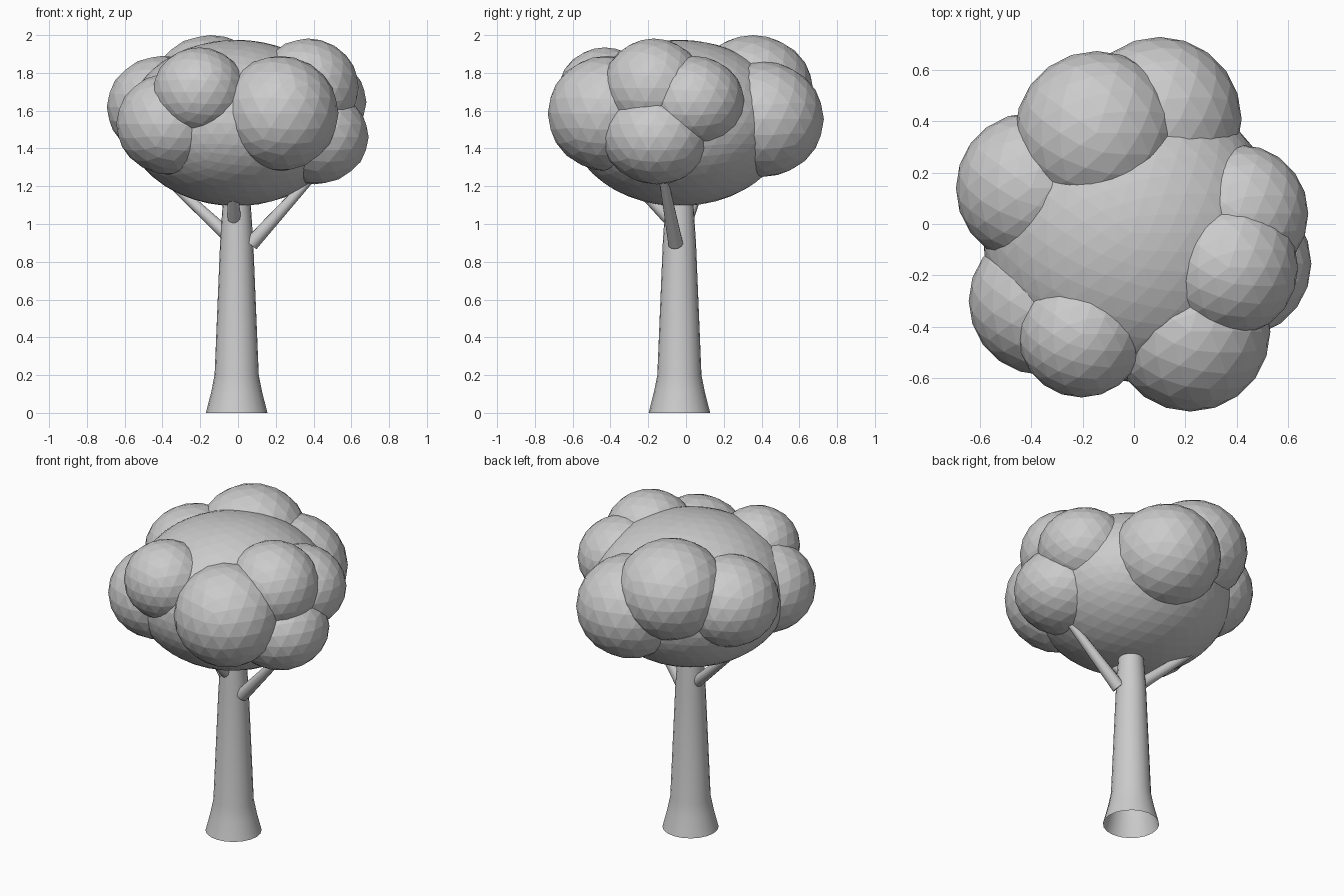
import bpy, bmesh, math
from mathutils import Vector

cube = bpy.data.objects.get("Cube")
if cube:
    bpy.data.objects.remove(cube, do_unlink=True)

GREY = (0.6, 0.6, 0.6, 1.0)
mat = bpy.data.materials.new("plain grey")
mat.use_nodes = True
mat.diffuse_color = GREY
mat.node_tree.nodes["Principled BSDF"].inputs["Base Color"].default_value = GREY


def finish(name, bm, location, smooth=False):
    mesh = bpy.data.meshes.new(name)
    bm.to_mesh(mesh)
    bm.free()
    mesh.materials.append(mat)
    obj = bpy.data.objects.new(name, mesh)
    obj.location = location
    bpy.context.collection.objects.link(obj)
    for poly in mesh.polygons:
        poly.use_smooth = smooth
    return obj


def leaf_ball(name, center, radius, height, detail=3):
    bm = bmesh.new()
    bmesh.ops.create_icosphere(bm, subdivisions=detail, radius=1.0)
    bmesh.ops.scale(bm, vec=(radius, radius, height), verts=bm.verts)
    return finish(name, bm, center)


def lathe(name, profile, sides, location):
    # open tube from (radius, height) pairs
    bm = bmesh.new()
    rings = []
    for r, z in profile:
        angles = [math.tau * i / sides for i in range(sides)]
        rings.append([bm.verts.new((r * math.cos(a), r * math.sin(a), z)) for a in angles])
    for low, high in zip(rings, rings[1:]):
        for i in range(sides):
            j = (i + 1) % sides
            bm.faces.new((low[i], low[j], high[j], high[i]))
    return finish(name, bm, location, smooth=True)


def branch(name, start, end, r_start, r_end):
    start, end = Vector(start), Vector(end)
    axis = end - start
    bm = bmesh.new()
    bmesh.ops.create_cone(bm, cap_ends=True, segments=12, radius1=r_start,
                          radius2=r_end, depth=axis.length)
    turn = axis.to_track_quat("Z", "Y").to_matrix()
    bmesh.ops.rotate(bm, cent=(0, 0, 0), matrix=turn, verts=bm.verts)
    obj = finish(name, bm, (start + end) / 2, smooth=True)
    for poly in obj.data.polygons:
        poly.use_smooth = len(poly.vertices) == 4


# Trunk with flared foot, open underneath
lathe("trunk", [(0.163, 0), (0.135, 0.11), (0.117, 0.2), (0.088, 0.9), (0.068, 1.2)],
      20, (-0.007, -0.035, 0))

# Branches reaching into the crown
branch("left_branch", (0.07, -0.055, 0.895), (0.41, -0.125, 1.27), 0.04, 0.022)
branch("right_branch", (-0.07, -0.02, 0.955), (-0.41, 0.10, 1.27), 0.036, 0.022)
branch("front_branch", (-0.02, -0.09, 1.03), (-0.03, -0.30, 1.24), 0.036, 0.022)

# Crown: one wide core ringed by smaller leaf balls
leaf_ball("crown_core", (-0.01, -0.035, 1.535), 0.58, 0.44, detail=4)
BALLS = {
    "back_upper": ((-0.145, 0.355, 1.705), 0.32, 0.295),
    "back_lower": ((0.10, 0.41, 1.555), 0.32, 0.305),
    "right_side": ((-0.40, 0.14, 1.62), 0.295, 0.27),
    "right_front": ((-0.355, -0.30, 1.53), 0.29, 0.27),
    "front_upper": ((-0.205, -0.43, 1.70), 0.247, 0.235),
    "front_lower": ((0.22, -0.42, 1.585), 0.312, 0.305),
    "left_upper": ((0.37, -0.17, 1.72), 0.27, 0.262),
    "left_back": ((0.41, 0.04, 1.645), 0.27, 0.245),
    "left_lower": ((0.405, -0.155, 1.46), 0.287, 0.25),
}
for part, (center, radius, height) in BALLS.items():
    leaf_ball("leaf_ball_" + part, center, radius, height)
